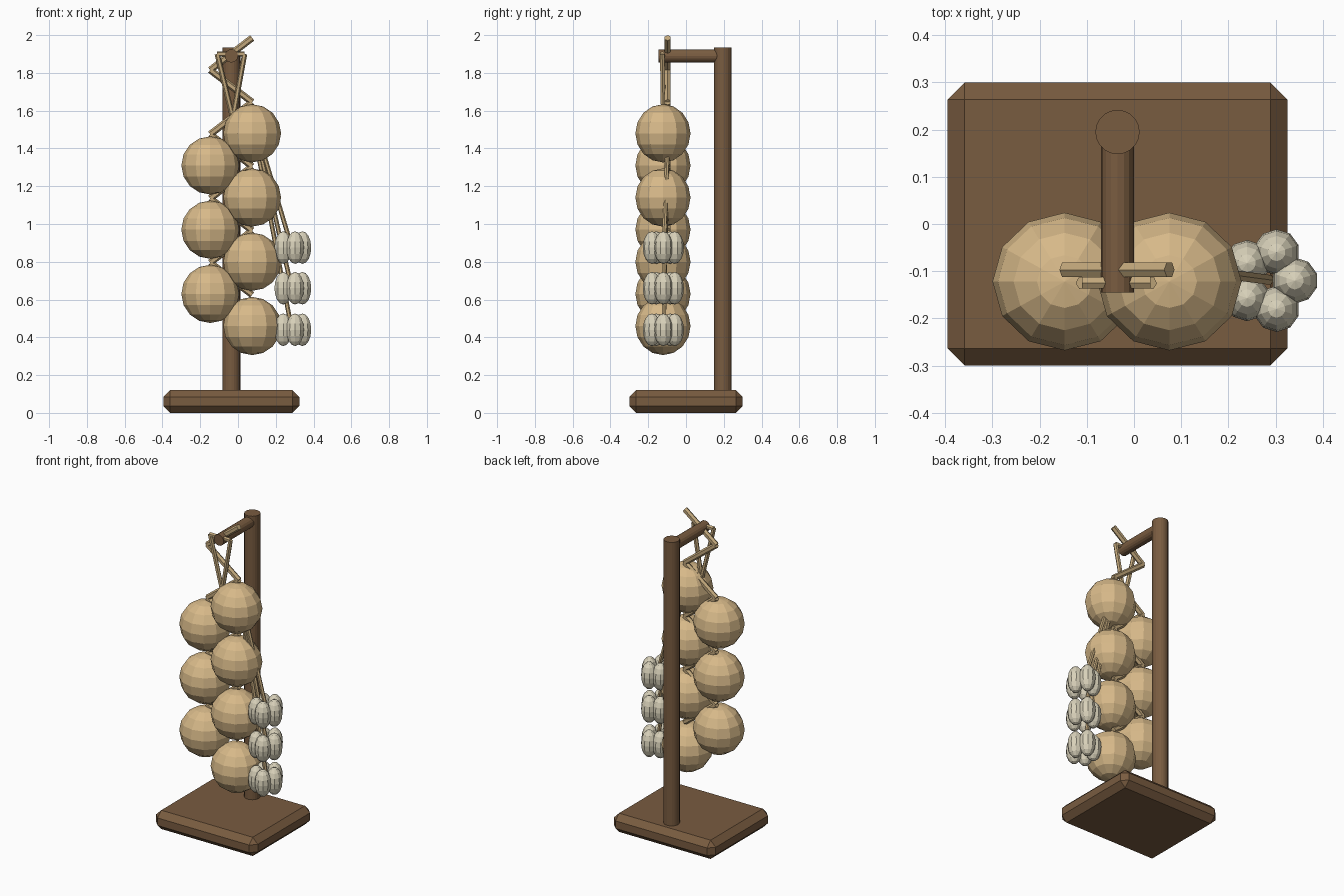
import bpy, bmesh, math
from mathutils import Vector, Matrix

cube = bpy.data.objects.get("Cube")
if cube:
    bpy.data.objects.remove(cube, do_unlink=True)


def make_material(name, rgb):
    mat = bpy.data.materials.new(name)
    mat.use_nodes = True
    mat.diffuse_color = (*rgb, 1)
    mat.node_tree.nodes["Principled BSDF"].inputs["Base Color"].default_value = (*rgb, 1)
    return mat


wood = make_material("brown wood", (0.19, 0.106, 0.051))
onion_skin = make_material("golden onion skin", (0.68, 0.485, 0.25))
straw = make_material("dry straw", (0.54, 0.39, 0.20))
garlic_skin = make_material("pale garlic skin", (0.69, 0.64, 0.49))


def finish(name, bm, mat):
    mesh = bpy.data.meshes.new(name)
    bm.to_mesh(mesh)
    bm.free()
    mesh.materials.append(mat)
    obj = bpy.data.objects.new(name, mesh)
    bpy.context.collection.objects.link(obj)
    return obj


def add_rod(bm, start, end, radius, sides):
    a, b = Vector(start), Vector(end)
    turn = (b - a).to_track_quat("Z", "Y").to_matrix().to_4x4()
    bmesh.ops.create_cone(bm, cap_ends=True, segments=sides, radius1=radius, radius2=radius,
                          depth=(b - a).length, matrix=Matrix.Translation((a + b) / 2) @ turn)


def rods(name, points, radius, sides, mat):
    bm = bmesh.new()
    for a, b in zip(points, points[1:]):
        add_rod(bm, a, b, radius, sides)
    return finish(name, bm, mat)


def add_ball(bm, centre, size, segments, rings):
    bmesh.ops.create_uvsphere(bm, u_segments=segments, v_segments=rings, radius=1,
                              matrix=Matrix.Translation(centre) @ Matrix.Diagonal((*size, 1)))


# Stand: chamfered base, upright post and hanging arm
bm = bmesh.new()
bmesh.ops.create_cube(bm, size=1, matrix=Matrix.Translation((-0.035, 0, 0.06))
                      @ Matrix.Diagonal((0.72, 0.6, 0.12, 1)))
bmesh.ops.bevel(bm, geom=bm.edges[:], offset=0.036, segments=1, affect="EDGES")
finish("base", bm, wood)
post_x = -0.035
rods("post", [(post_x, 0.195, 0.1), (post_x, 0.195, 1.935)], 0.047, 20, wood)
rods("arm", [(post_x, 0.195, 1.89), (post_x, -0.145, 1.89)], 0.035, 16, wood)

# Onions hanging in two staggered columns
left_x, right_x, string_y = 0.075, -0.147, -0.122
for i in range(7):
    bm = bmesh.new()
    add_ball(bm, (right_x if i % 2 else left_x, string_y, 1.48 - 0.17 * i),
             (0.153, 0.146, 0.154), 12, 8)
    finish(f"onion_{i + 1}", bm, onion_skin)

# Zigzag braid that the onions are tied to
braid = [(right_x if i % 2 else left_x, -0.097, 1.985 - 0.17 * i) for i in range(9)]
rods("braid", braid, 0.018, 6, straw)

# Loop of straw slung around the arm
loop = [(-0.03, -0.12, 1.57), (-0.11, -0.125, 1.9), (0.035, -0.125, 1.9), (-0.025, -0.12, 1.57)]
rods("hanging_loop", loop, 0.014, 6, straw)

# Garlic bulbs, each a ring of five cloves, with a long stalk to the braid
bulb_x = 0.285
for i, z in enumerate((0.875, 0.66, 0.44)):
    bm = bmesh.new()
    for k in range(5):
        a = math.tau * k / 5
        add_ball(bm, (bulb_x + 0.056 * math.cos(a), -0.12 + 0.063 * math.sin(a), z),
                 (0.049, 0.049, 0.086), 10, 8)
    finish(f"garlic_bulb_{i + 1}", bm, garlic_skin)
    rods(f"garlic_stalk_{i + 1}", [(0.11 - 0.01 * i, -0.095, 1.46), (bulb_x, -0.118, z)],
         0.012, 6, straw)
